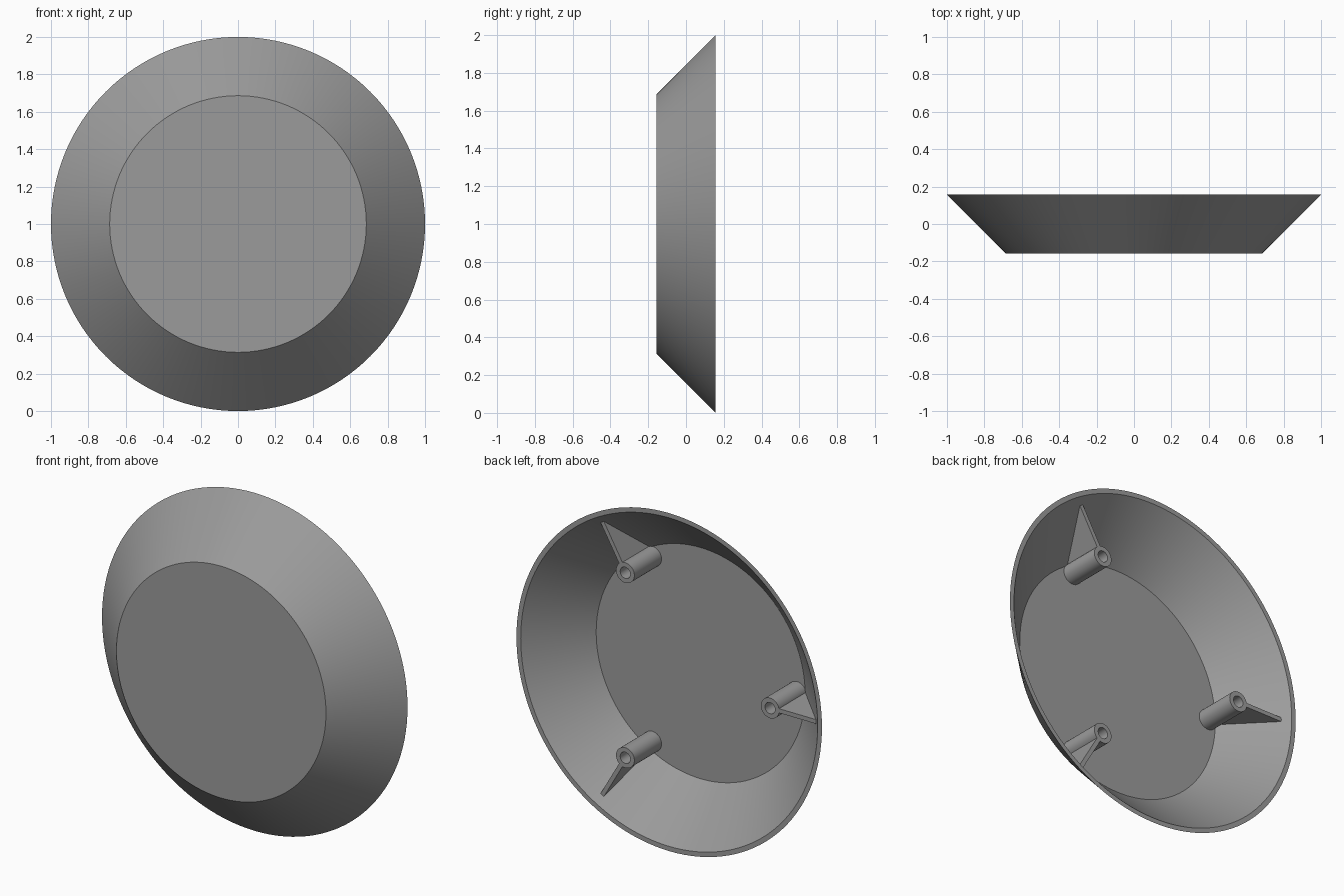
import bpy, bmesh, math
from mathutils import Matrix, Vector

if "Cube" in bpy.data.objects:
    bpy.data.objects.remove(bpy.data.objects["Cube"])

grey = bpy.data.materials.new("grey")
grey.diffuse_color = (0.33, 0.33, 0.33, 1)
grey.use_nodes = True
grey.node_tree.nodes["Principled BSDF"].inputs["Base Color"].default_value = grey.diffuse_color


def finish(name, bm, smooth=True):
    bmesh.ops.recalc_face_normals(bm, faces=bm.faces[:])
    mesh = bpy.data.meshes.new(name)
    bm.to_mesh(mesh)
    bm.free()
    mesh.materials.append(grey)
    ob = bpy.data.objects.new(name, mesh)
    bpy.context.collection.objects.link(ob)
    if smooth:
        bpy.ops.object.select_all(action='DESELECT')
        ob.select_set(True)
        bpy.context.view_layer.objects.active = ob
        bpy.ops.object.shade_smooth_by_angle(angle=math.radians(30))
    return ob


def lathe(name, profile, segments, cx=0.0, cz=1.0):
    """Turn (radius, y) points around a y-parallel axis and cap both ends."""
    bm = bmesh.new()
    rings = []
    for r, y in profile:
        rings.append([bm.verts.new((cx + r * math.cos(a), y, cz + r * math.sin(a)))
                      for a in (2 * math.pi * i / segments for i in range(segments))])
    for lo, hi in zip(rings, rings[1:]):
        for i in range(segments):
            j = (i + 1) % segments
            bm.faces.new((lo[i], lo[j], hi[j], hi[i]))
    bm.faces.new(rings[0])
    bm.faces.new(rings[-1])
    return finish(name, bm)


def fin(name, angle):
    """Thin triangular web from a post out to the sloping wall."""
    half = 0.0125
    outline = [(0.677, 0.117), (0.94, 0.117), (0.69, -0.145), (0.677, -0.145)]
    bm = bmesh.new()
    face = bm.faces.new([bm.verts.new((r, y, -half)) for r, y in outline])
    out = bmesh.ops.extrude_face_region(bm, geom=[face])
    new = [v for v in out["geom"] if isinstance(v, bmesh.types.BMVert)]
    bmesh.ops.translate(bm, verts=new, vec=Vector((0, 0, 2 * half)))
    turn = Matrix.Translation((0, 0, 1)) @ Matrix.Rotation(-angle, 4, 'Y')
    bmesh.ops.transform(bm, matrix=turn, verts=bm.verts[:])
    return finish(name, bm, smooth=False)


# Hollow tapered dish, open at the back
lathe("dish_shell", [(0.686, -0.157), (1.0, 0.157), (0.972, 0.157), (0.684, -0.137)], 128)

# Three hollow screw posts, each braced by a fin
for n, deg in enumerate((60, 180, 300), 1):
    a = math.radians(deg)
    lathe(f"screw_post_{n}", [(0.06, -0.145), (0.06, 0.117), (0.033, 0.117), (0.033, -0.13)],
          32, 0.632 * math.cos(a), 1 + 0.632 * math.sin(a))
    fin(f"brace_fin_{n}", a)
